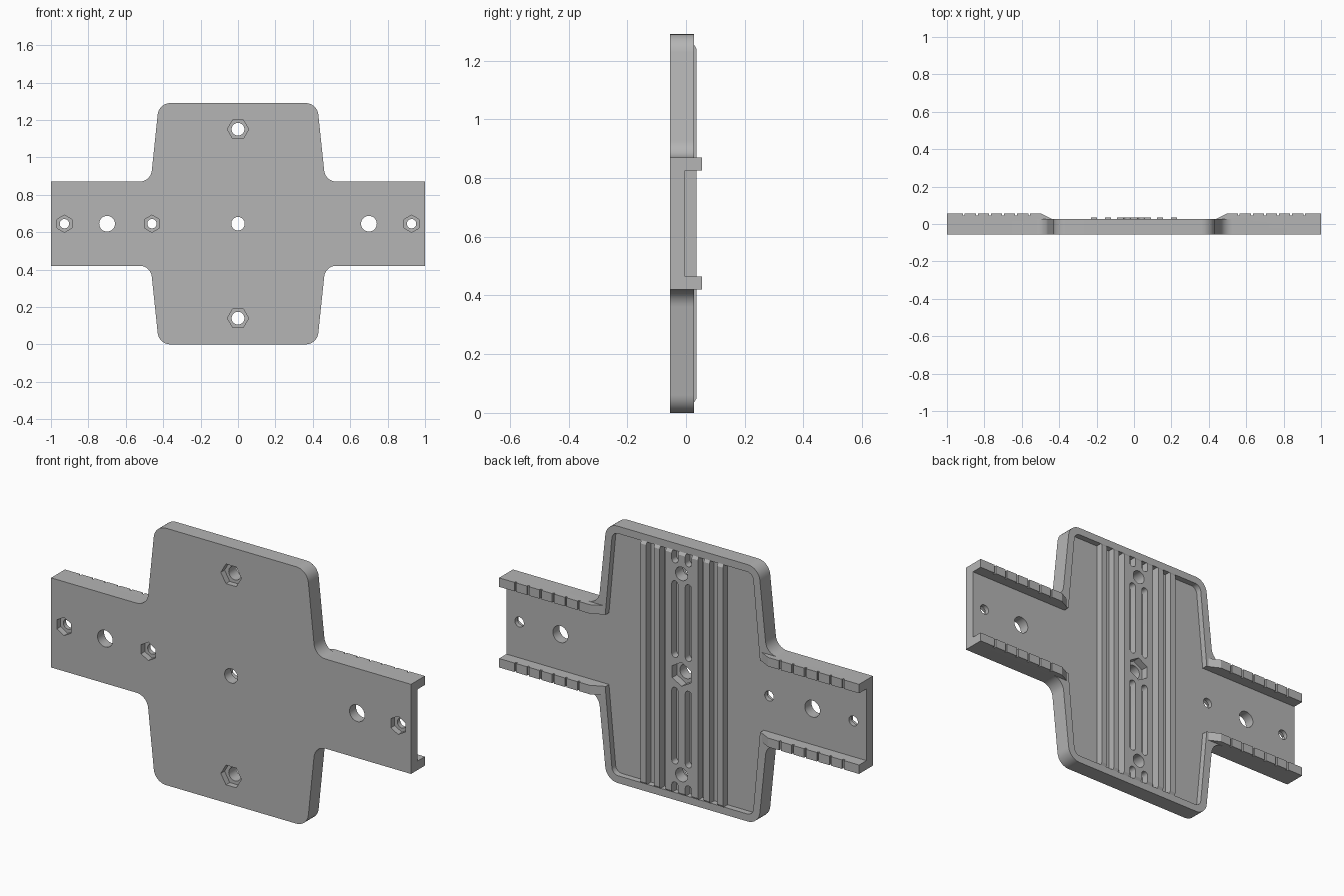
import bpy, bmesh, math
from mathutils import Vector

old = bpy.data.objects.get("Cube")
if old:
    bpy.data.objects.remove(old, do_unlink=True)

grey = bpy.data.materials.new("mid grey")
grey.use_nodes = True
grey.diffuse_color = (0.46, 0.46, 0.46, 1)
grey.node_tree.nodes["Principled BSDF"].inputs["Base Color"].default_value = (0.46, 0.46, 0.46, 1)

MID = 0.645                                  # height of the centre line
FRONT, FLOOR, RIM, RIB, RAIL = -0.055, -0.003, 0.027, 0.035, 0.055


def prism(name, pts, lo, hi, axis="y"):
    """Extrude a flat outline along one axis from lo to hi."""
    place = {"y": lambda a, b, c: (a, c, b),
             "z": lambda a, b, c: (a, b, c),
             "x": lambda a, b, c: (c, a, b)}[axis]
    bm = bmesh.new()
    face = bm.faces.new([bm.verts.new(place(a, b, lo)) for a, b in pts])
    ext = bmesh.ops.extrude_face_region(bm, geom=[face])
    move = Vector(place(0, 0, hi - lo))
    bmesh.ops.translate(bm, verts=[v for v in ext["geom"] if isinstance(v, bmesh.types.BMVert)], vec=move)
    bmesh.ops.recalc_face_normals(bm, faces=bm.faces)
    mesh = bpy.data.meshes.new(name)
    bm.to_mesh(mesh)
    bm.free()
    mesh.materials.append(grey)
    obj = bpy.data.objects.new(name, mesh)
    bpy.context.collection.objects.link(obj)
    return obj


def rounded(corners, steps=8):
    """Outline with each (x, z, radius) corner replaced by an arc."""
    out = []
    for i, (x, z, r) in enumerate(corners):
        p = Vector((x, z))
        if r == 0:
            out.append(p)
            continue
        a = (Vector(corners[i - 1][:2]) - p).normalized()
        b = (Vector(corners[(i + 1) % len(corners)][:2]) - p).normalized()
        half = a.angle(b) / 2
        centre = p + (a + b).normalized() * (r / math.sin(half))
        start = p + a * (r / math.tan(half)) - centre
        end = p + b * (r / math.tan(half)) - centre
        sweep = math.atan2(start.x * end.y - start.y * end.x, start.dot(end))
        for k in range(steps + 1):
            t = sweep * k / steps
            out.append(centre + Vector((start.x * math.cos(t) - start.y * math.sin(t),
                                        start.x * math.sin(t) + start.y * math.cos(t))))
    return out


def four_way(quarter):
    """Mirror a quarter outline (heights above the centre line) both ways."""
    right = quarter + [(x, -z, r) for x, z, r in reversed(quarter)]
    full = right + [(-x, z, r) for x, z, r in reversed(right)]
    return rounded([(x, z + MID, r) for x, z, r in full])


def ring(x, z, r, n=32, turn=0.0):
    return [(x + r * math.cos(turn + math.tau * k / n),
             z + r * math.sin(turn + math.tau * k / n)) for k in range(n)]


def combine(target, tool, how="DIFFERENCE"):
    tool.hide_render = True
    mod = target.modifiers.new(how.lower(), "BOOLEAN")
    mod.operation, mod.solver, mod.object = how, "EXACT", tool
    bpy.context.view_layer.objects.active = target
    bpy.ops.object.modifier_apply(modifier=mod.name)
    bpy.data.objects.remove(tool, do_unlink=True)


# Cross-shaped plate
plate = prism("base_plate", four_way([(0.423, 0.645, 0.068), (0.467, 0.225, 0.065), (1, 0.225, 0)]),
              FRONT, RIM)

# Raised arm blocks with a ramp at the body and small notches along the top
for side in (-1, 1):
    profile = [(0.44, 0.0), (0.44, RIM), (0.495, RAIL)]
    for k in range(6):
        x = 0.56 + 0.07 * k
        profile += [(x - 0.005, RAIL), (x - 0.005, RAIL - 0.01),
                    (x + 0.005, RAIL - 0.01), (x + 0.005, RAIL)]
    profile += [(1, RAIL), (1, 0.0)]
    block = prism("arm_block", [(side * x, y) for x, y in profile], MID - 0.225, MID + 0.225, "z")
    combine(plate, block, "UNION")

# Recess in the back, running out through both arm ends
pocket = four_way([(0.39, 0.608, 0.035), (0.43, 0.18, 0), (1.1, 0.18, 0)])
combine(plate, prism("pocket_cutter", pocket, FLOOR, 0.1))

# Centre strip with slots, interrupted around the holes
strip_ends = [(FLOOR, 0.035), (RIM, 0.035), (RIB, 0.048),
              (RIB, 2 * MID - 0.048), (RIM, 2 * MID - 0.035), (FLOOR, 2 * MID - 0.035)]
strip = prism("centre_strip", strip_ends, -0.09, 0.09, "x")
for side in (-1, 1):
    for up in (-1, 1):
        for lo, hi in ((0.075, 0.46), (0.55, 0.66)):
            a, b = side * 0.02, side * 0.055
            z0, z1 = MID + up * lo, MID + up * hi
            slot = rounded([(a, z0, 0.017), (b, z0, 0.017), (b, z1, 0.017), (a, z1, 0.017)], 5)
            combine(strip, prism("slot_cutter", slot, -0.02, 0.1))
combine(strip, prism("nut_cutter", ring(0, MID, 0.06, 6, math.pi / 6), -0.02, 0.1))

# Bolt holes: x, z, hole radius, front hexagon radius, hexagon turn
bolts = [(0, MID, 0.036, 0, 0),
         (0, MID + 0.505, 0.034, 0.057, 0), (0, MID - 0.505, 0.034, 0.057, 0),
         (0.7, MID, 0.042, 0, 0), (-0.7, MID, 0.042, 0, 0),
         (0.928, MID, 0.025, 0.046, math.pi / 6), (-0.928, MID, 0.025, 0.046, math.pi / 6),
         (-0.46, MID, 0.025, 0.046, math.pi / 6)]
for x, z, r, hexagon, turn in bolts:
    combine(plate, prism("hole_cutter", ring(x, z, r), -0.1, 0.1))
    if x == 0:
        combine(strip, prism("hole_cutter", ring(x, z, r), -0.1, 0.1))
    if hexagon:
        combine(plate, prism("hex_cutter", ring(x, z, hexagon, 6, turn), -0.1, FRONT + 0.03))

# Long ribs on either side of the strip
parts = [plate, strip]
for side, word in ((-1, "right"), (1, "left")):
    for x, label in ((0.138, "inner"), (0.213, "outer")):
        parts.append(prism(f"{word}_{label}_rib", strip_ends, side * x - 0.016, side * x + 0.016, "x"))

# Smooth the rounded corners and hole walls, keep the edges sharp
bpy.ops.object.select_all(action="DESELECT")
for obj in parts:
    obj.select_set(True)
bpy.context.view_layer.objects.active = plate
bpy.ops.object.shade_smooth_by_angle(angle=math.radians(25))
